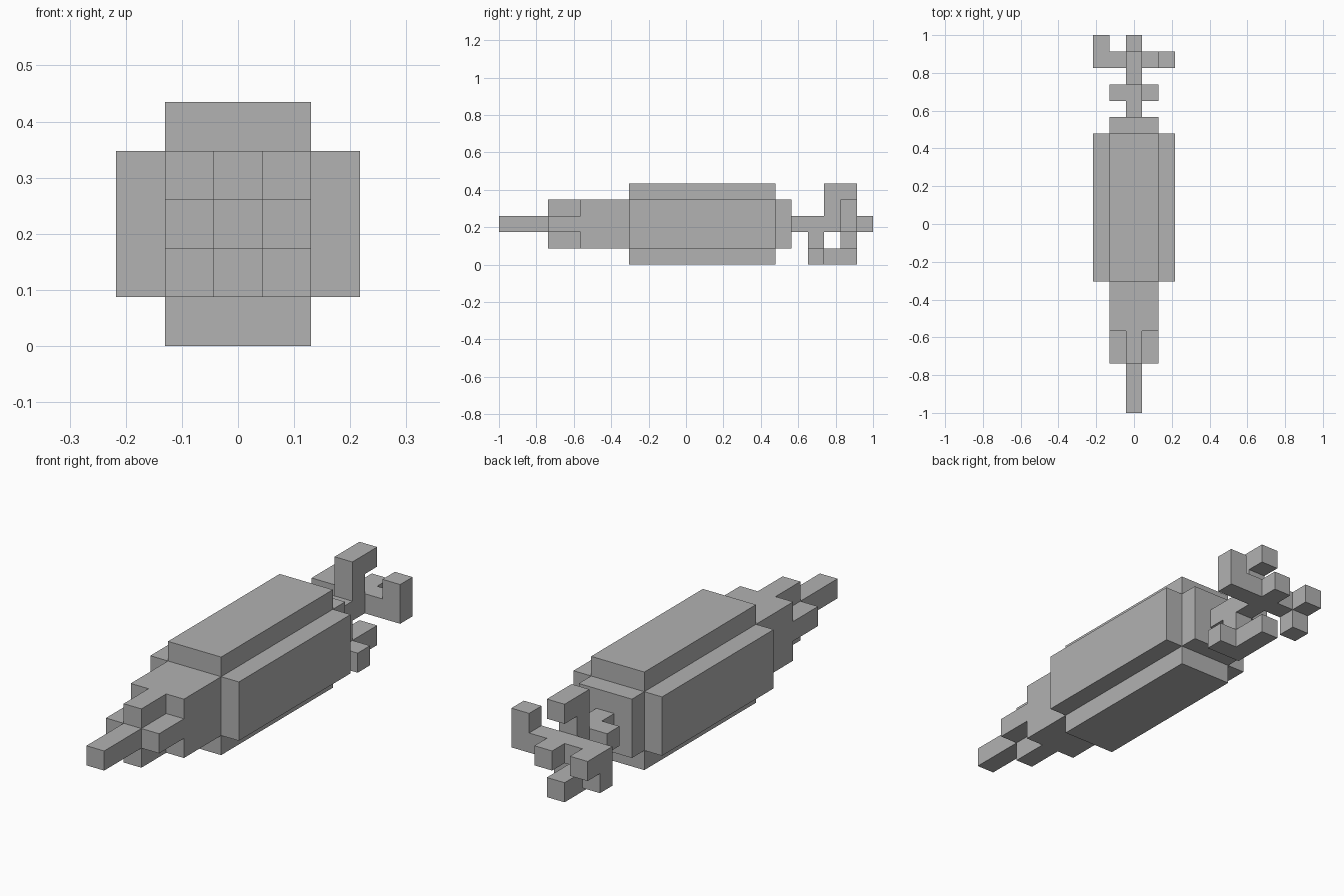
import bpy

# Remove the default object
cube = bpy.data.objects.get("Cube")
if cube:
    bpy.data.objects.remove(cube, do_unlink=True)

UNIT = 2 / 23  # edge of one block; the model is 5 x 23 x 5 blocks

grey = bpy.data.materials.new("plain_grey")
grey.use_nodes = True
colour = (0.445, 0.445, 0.445, 1)
grey.diffuse_color = colour
grey.node_tree.nodes["Principled BSDF"].inputs["Base Color"].default_value = colour


def block(name, x, y, z):
    """Box covering the block ranges (start, end) on each axis."""
    ranges = (x, y, z)
    offset = (2.5, 11.5, 0)
    centre = [((a + b) / 2 - o) * UNIT for (a, b), o in zip(ranges, offset)]
    bpy.ops.mesh.primitive_cube_add(size=1, location=centre)
    obj = bpy.context.object
    obj.name = name
    obj.scale = [(b - a) * UNIT for a, b in ranges]
    bpy.ops.object.transform_apply(location=False, rotation=False, scale=True)
    obj.data.materials.append(grey)
    return obj


MID = (2, 3)
WIDE = (1, 4)

# Nose rod with four stub fins around its base
block("nose_rod", MID, (0, 5), MID)
for side, span in (("low", (1, 2)), ("high", (3, 4))):
    block("nose_fin_x_" + side, span, (3, 5), MID)
    block("nose_fin_z_" + side, MID, (3, 5), span)

# Core body wrapped by four long slabs
block("body_core", WIDE, (5, 18), WIDE)
for side, span in (("low", (0, 1)), ("high", (4, 5))):
    block("body_slab_x_" + side, span, (8, 17), WIDE)
    block("body_slab_z_" + side, WIDE, (8, 17), span)

# Tail rod
block("tail_rod", MID, (18, 23), MID)

# Rear cross arms, bent up on the left and down and back on the right
block("left_arm", (3, 5), (21, 22), MID)
block("left_arm_tip", (4, 5), (21, 22), (3, 4))
block("right_arm", (0, 2), (21, 22), MID)
block("right_arm_drop", (0, 1), (21, 22), (1, 2))
block("right_arm_tip", (0, 1), (22, 23), MID)

# Upper hook
block("upper_post", MID, (20, 21), (3, 5))
block("upper_hook", MID, (21, 22), (4, 5))

# Lower hook and small side stubs
block("lower_post", MID, (19, 20), (1, 2))
block("lower_hook", MID, (19, 22), (0, 1))
block("lower_stub", (3, 4), (19, 20), (0, 1))
block("inner_right_stub", (1, 2), (19, 20), MID)
